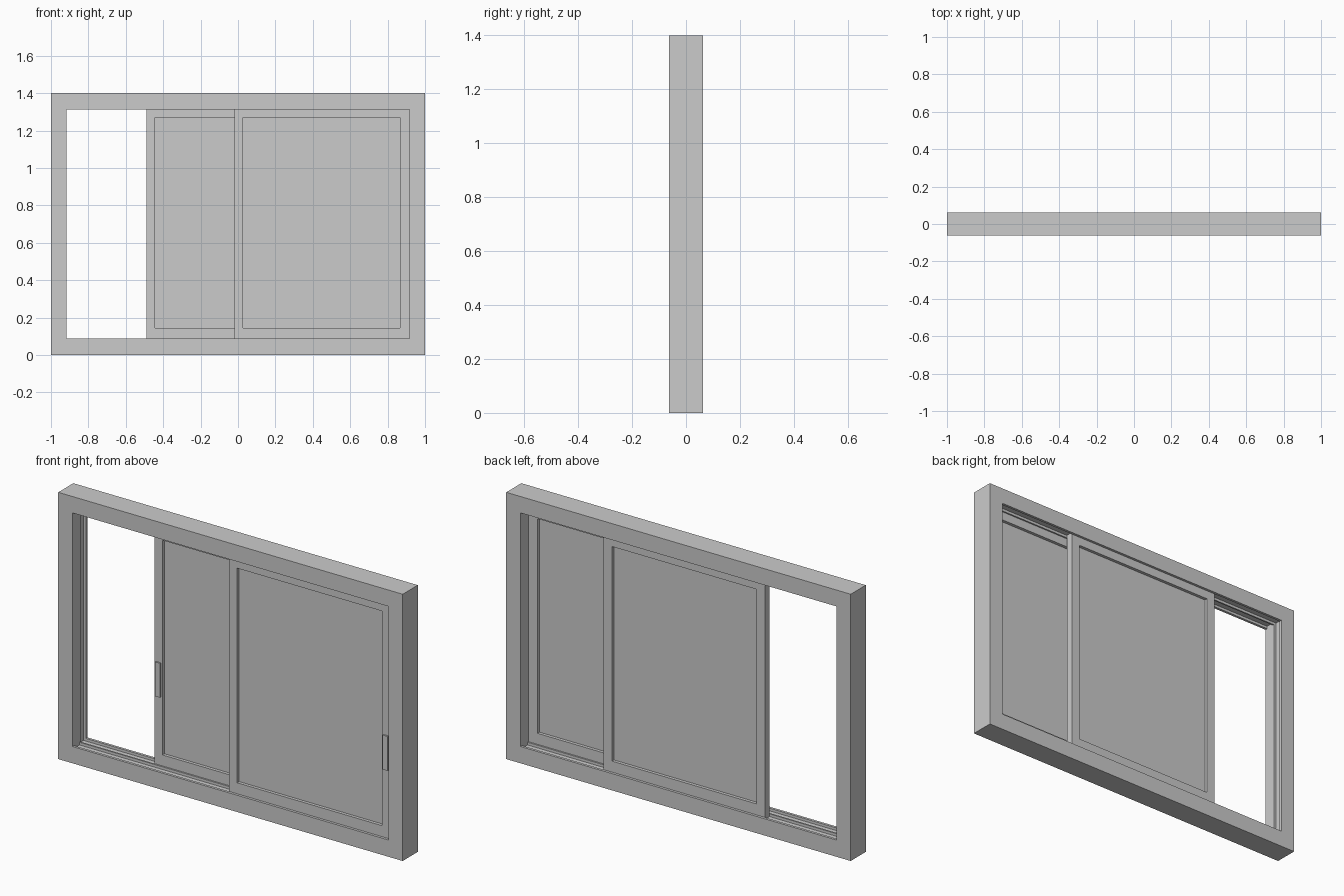
import bpy

if "Cube" in bpy.data.objects:
    bpy.data.objects.remove(bpy.data.objects["Cube"])

W, H, D = 1.0, 1.4, 0.0625          # half width, height, half depth
OX, Z0, Z1 = 0.917, 0.088, 1.314    # opening
GD = 0.014                          # track groove depth


def box(name, x, y, z):
    """Box from (min, max) ranges."""
    bpy.ops.mesh.primitive_cube_add(size=1)
    ob = bpy.context.object
    ob.name = name
    for i, (a, b) in enumerate((x, y, z)):
        for v in ob.data.vertices:
            v.co[i] = (a + b) / 2 + v.co[i] * (b - a)
    return ob


def cut(ob, *ranges):
    """Subtract a box from ob."""
    cutter = box("cutter", *ranges)
    cutter.hide_render = True
    mod = ob.modifiers.new("cut", 'BOOLEAN')
    mod.operation = 'DIFFERENCE'
    mod.solver = 'EXACT'
    mod.object = cutter
    bpy.context.view_layer.objects.active = ob
    bpy.ops.object.modifier_apply(modifier=mod.name)
    bpy.data.objects.remove(cutter, do_unlink=True)


# Outer frame with two tracks; each track pockets into one jamb only
frame = box("outer_frame", (-W, W), (-D, D), (0, H))
cut(frame, (-OX, OX), (-D - 0.1, D + 0.1), (Z0, Z1))
cut(frame, (-OX, OX + GD), (-0.049, -0.004), (Z0 - GD, Z1 + GD))
cut(frame, (-OX - GD, OX), (0.004, 0.049), (Z0 - GD, Z1 + GD))


def sash(label, x0, x1, yc, gx0, gx1, hx):
    """Sliding sash: framed pane with a small pull on the front."""
    t, g0, g1 = 0.0195, 0.144, 1.27
    s = box(label + "_sash", (x0, x1), (yc - t, yc + t),
            (Z0 - GD + 0.002, Z1 + GD - 0.002))
    cut(s, (gx0, gx1), (yc - 0.1, yc + 0.1), (g0, g1))
    box(label + "_glass", (gx0 - 0.005, gx1 + 0.005), (yc - 0.003, yc + 0.003),
        (g0 - 0.005, g1 + 0.005))
    box(label + "_handle", (hx - 0.014, hx + 0.014),
        (yc - t - 0.008, yc - t + 0.003), (0.445, 0.625))


sash("front", -0.02, 0.925, -0.0265, 0.027, 0.867, 0.892)
sash("back", -0.49, 0.447, 0.0265, -0.443, 0.397, -0.467)
